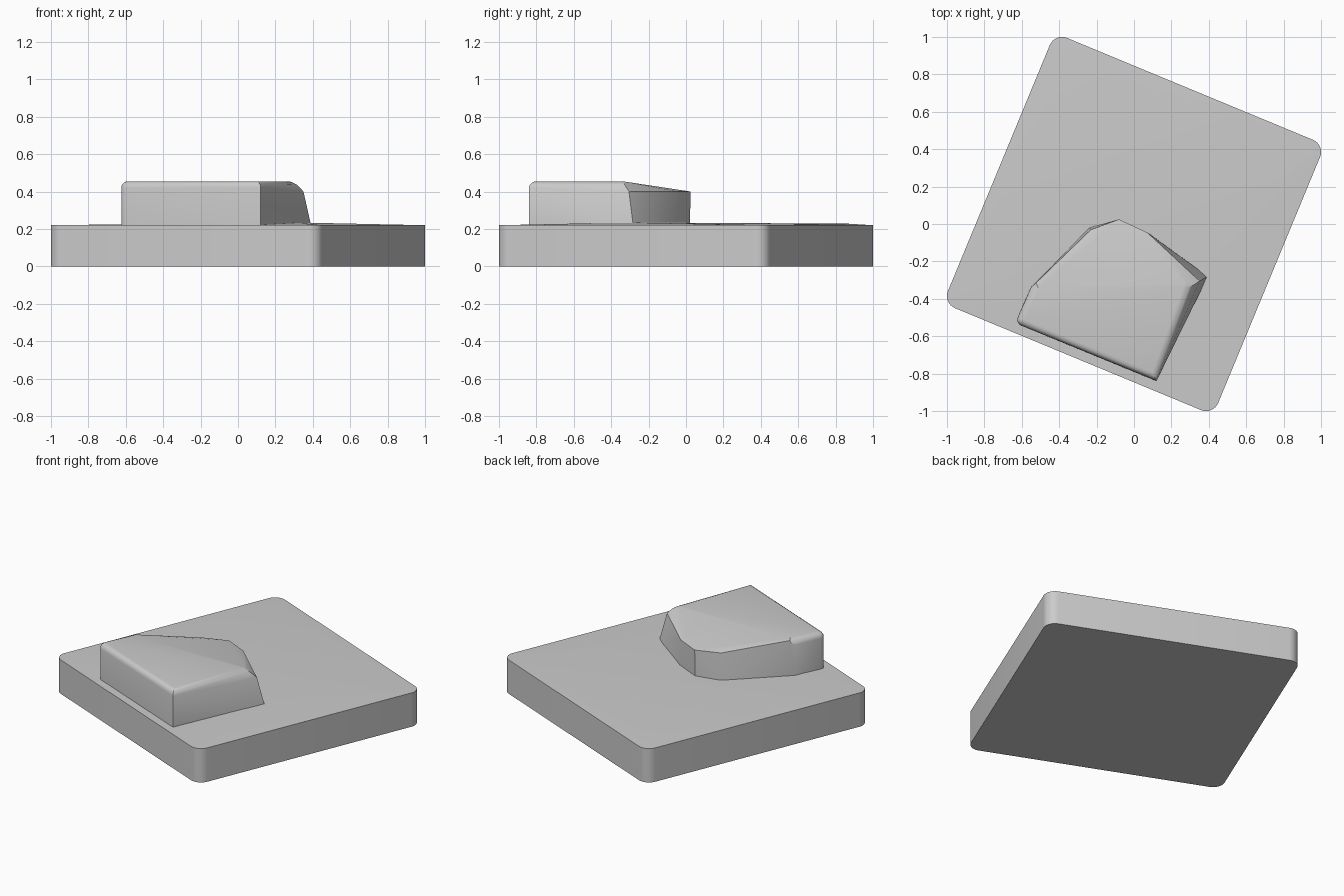
import bpy
import bmesh
import math
from mathutils import Vector

default_cube = bpy.data.objects.get("Cube")
if default_cube:
    bpy.data.objects.remove(default_cube, do_unlink=True)

# Single plain grey finish
grey = bpy.data.materials.new("light grey")
grey.use_nodes = True
colour = (0.6, 0.6, 0.6, 1.0)
grey.diffuse_color = colour
grey.node_tree.nodes["Principled BSDF"].inputs["Base Color"].default_value = colour


def hull_mesh(points):
    """Return a bmesh holding the convex hull of the points."""
    bm = bmesh.new()
    for point in points:
        bm.verts.new(point)
    result = bmesh.ops.convex_hull(bm, input=bm.verts[:])
    unused = {g for g in result["geom_interior"] if isinstance(g, bmesh.types.BMVert)}
    bmesh.ops.delete(bm, geom=list(unused), context="VERTS")
    return bm


def finish(bm, name, smooth_angle):
    """Turn a bmesh into a shaded object with the grey material."""
    bmesh.ops.recalc_face_normals(bm, faces=bm.faces[:])
    mesh = bpy.data.meshes.new(name)
    bm.to_mesh(mesh)
    bm.free()
    mesh.materials.append(grey)
    obj = bpy.data.objects.new(name, mesh)
    bpy.context.collection.objects.link(obj)
    bpy.ops.object.select_all(action="DESELECT")
    obj.select_set(True)
    bpy.context.view_layer.objects.active = obj
    bpy.ops.object.shade_smooth_by_angle(angle=math.radians(smooth_angle))
    return obj


# Base slab: turned square with rounded corners and a barely domed top
TURN = math.radians(-22.5)
RADIUS, HALF, SEGMENTS, SLAB_TOP = 0.07, 0.712, 8, 0.22
outline = []
for corner in range(4):
    quarter = TURN + corner * math.pi / 2
    diagonal = quarter + math.pi / 4
    centre = Vector((math.cos(diagonal), math.sin(diagonal))) * HALF * math.sqrt(2)
    for step in range(SEGMENTS + 1):
        angle = quarter + step / SEGMENTS * math.pi / 2
        outline.append(centre + RADIUS * Vector((math.cos(angle), math.sin(angle))))

slab_points = [(p.x, p.y, z) for p in outline for z in (0, SLAB_TOP)]
slab_points += [(-0.35, 0.87, 0.228), (0.3, -0.3, 0.235), (-0.4, -0.3, 0.226)]
slab = hull_mesh(slab_points)
bmesh.ops.dissolve_limit(slab, angle_limit=math.radians(0.1),
                         verts=slab.verts[:], edges=slab.edges[:])
finish(slab, "base_slab", 30)

# Raised block: footprint, flat roof, and a lower rim at the sloping back
FOOT, ROOF, RIM = 0.2, 0.455, 0.4
footprint = [(-0.635, -0.53), (0.12, -0.84), (0.395, -0.28), (0.08, -0.05),
             (-0.08, 0.02), (-0.24, -0.02), (-0.55, -0.33)]
roof = [(-0.635, -0.53), (0.12, -0.84), (0.3, -0.34), (-0.55, -0.34)]
rim = [(0.35, -0.305), (0.07, -0.045), (-0.08, 0.025), (-0.23, -0.03)]
block_points = [(x, y, z) for ring, z in ((footprint, FOOT), (roof, ROOF), (rim, RIM))
                for x, y in ring]
block = hull_mesh(block_points)
bmesh.ops.dissolve_limit(block, angle_limit=math.radians(0.5),
                         verts=block.verts[:], edges=block.edges[:])


def is_rounded(edge):
    """Front and side roof edges, plus the upright front left corner."""
    if edge.calc_face_angle(0) < math.radians(40):
        return False
    on_roof = all(v.co.z > ROOF - 0.01 for v in edge.verts)
    upright = all(v.co.x < -0.6 for v in edge.verts)
    return on_roof or upright


bmesh.ops.bevel(block, geom=[e for e in block.edges if is_rounded(e)],
                offset=0.035, segments=4, profile=0.5, affect="EDGES",
                clamp_overlap=True)
finish(block, "raised_block", 28)
